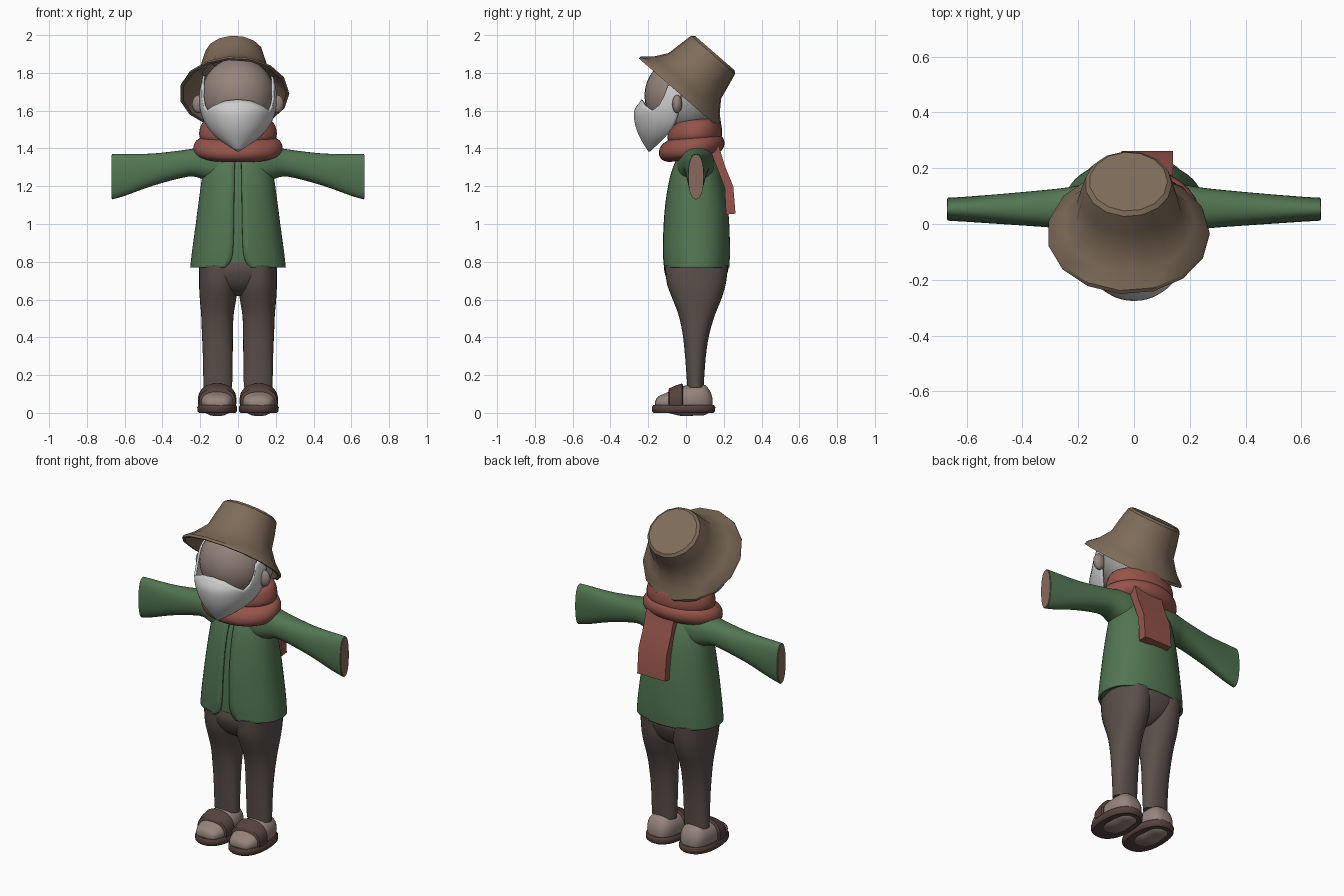
import bpy, bmesh, math

if "Cube" in bpy.data.objects:
    bpy.data.objects.remove(bpy.data.objects["Cube"])

COLORS = {
    "hat": (.21, .15, .10, 1), "coat": (.085, .18, .085, 1), "scarf": (.30, .09, .07, 1),
    "trousers": (.105, .08, .068, 1), "skin": (.30, .23, .20, 1), "beard": (.75, .75, .74, 1),
    "hair": (.35, .35, .34, 1), "sandal": (.09, .055, .047, 1), "lining": (.25, .14, .11, 1)}
MATS = {}
for key, col in COLORS.items():
    MATS[key] = bpy.data.materials.new(key)
    MATS[key].diffuse_color = col


def make(name, verts, faces, mat, angle=40):
    me = bpy.data.meshes.new(name)
    me.from_pydata(verts, [], faces)
    bm = bmesh.new()
    bm.from_mesh(me)
    bmesh.ops.recalc_face_normals(bm, faces=bm.faces)
    bm.to_mesh(me)
    bm.free()
    for p in me.polygons:
        p.use_smooth = True
    me.set_sharp_from_angle(angle=math.radians(angle))
    me.materials.append(MATS[mat])
    ob = bpy.data.objects.new(name, me)
    bpy.context.collection.objects.link(ob)
    return ob


def spline(rings, steps):
    """Catmull-Rom interpolation of ring parameters."""
    out = []
    for i in range(len(rings) - 1):
        p = [rings[max(i - 1, 0)], rings[i], rings[i + 1], rings[min(i + 2, len(rings) - 1)]]
        for k in range(steps):
            t = k / steps
            out.append([.5 * (2 * b + (c - a) * t + (2 * a - 5 * b + 4 * c - d) * t * t
                              + (3 * b - a - 3 * c + d) * t ** 3) for a, b, c, d in zip(*p)])
    return out + [list(rings[-1])]


def loft(name, rings, mat, axis="z", n=32, power=2.0, steps=3, side=1, tilt=0, angle=40):
    """Rings are (pos, centre1, centre2, radius1, radius2[, front gap])."""
    rings = spline(rings, steps) if steps > 1 else rings
    is_open = len(rings[0]) > 5
    verts, faces = [], []
    for r in rings:
        gap = r[5] if is_open else 0
        for k in range(n):
            if is_open:
                a = -math.pi / 2 + gap + (2 * math.pi - 2 * gap) * k / (n - 1)
            else:
                a = 2 * math.pi * k / n
            c, s = math.cos(a), math.sin(a)
            u = r[1] + r[3] * math.copysign(abs(c) ** (2 / power), c)
            v = r[2] + r[4] * math.copysign(abs(s) ** (2 / power), s)
            x, y, z = {"z": (u, v, r[0] + tilt * (v - r[2])), "x": (r[0], u, v), "y": (u, r[0], v)}[axis]
            verts.append((x * side, y, z))
    for i in range(len(rings) - 1):
        for k in range(n - 1 if is_open else n):
            k2 = (k + 1) % n
            faces.append((i * n + k, i * n + k2, (i + 1) * n + k2, (i + 1) * n + k))
    if not is_open:
        faces += [tuple(range(n)), tuple(range(len(verts) - n, len(verts)))]
    return make(name, verts, faces, mat, angle)


def ball(name, loc, rad, mat):
    rings = [(loc[2] - rad[2] * math.cos(t), loc[0], loc[1], rad[0] * math.sin(t), rad[1] * math.sin(t))
             for t in [math.pi * (i + .1) / 16.2 for i in range(17)]]
    return loft(name, rings, mat, steps=1, angle=60)


def lerp_table(table, t):
    for a, b in zip(table, table[1:]):
        if t <= b[0]:
            f = max(0, (t - a[0]) / (b[0] - a[0]))
            return [p + (q - p) * f for p, q in zip(a, b)]
    return list(table[-1])


# Bucket hat, tilted backwards, hollow underneath
hat = loft("hat", [(.265, 0, 0, .135, .135), (.12, 0, 0, .17, .17), (.0, 0, 0, .275, .272),
                   (.0, 0, 0, .292, .287), (.015, 0, 0, .288, .284), (.06, 0, 0, .237, .232),
                   (.125, 0, 0, .188, .185), (.2, 0, 0, .174, .170), (.272, 0, 0, .156, .155),
                   (.285, 0, 0, .14, .14)], "hat", n=15, steps=1, angle=35)
hat.location = (-.02, -.035, 1.69)
hat.rotation_euler = (math.radians(-41), 0, 0)

# Head, hair and ears
ball("head", (0, -.03, 1.68), (.195, .19, .2), "skin")
ball("hair", (0, .01, 1.65), (.198, .16, .18), "hair")
for s in (-1, 1):
    ball("ear", (s * .207, -.047, 1.635), (.036, .026, .048), "skin")

# Beard: half bowl running from sideburns to a pointed tip
edge = [(0, 1.66), (20, 1.652), (40, 1.625), (56, 1.60), (64, 1.63), (71, 1.73), (95, 1.79)]
shape = spline([(1.385, .008, -.20, -.19), (1.45, .105, -.24, -.13), (1.52, .168, -.268, -.08),
                (1.60, .200, -.274, -.055), (1.66, .206, -.236, -.045), (1.70, .204, -.232, -.04),
                (1.80, .182, -.20, -.03)], 4)
verts, faces, cols, rows = [], [], 49, 16
for i in range(rows):
    for j in range(cols):
        deg = -95 + 190 * j / (cols - 1)
        top = lerp_table(edge, abs(deg))[1]
        z = 1.385 + (top - 1.385) * i / (rows - 1)
        _, w, front, cy = lerp_table(shape, z)
        a = math.radians(deg)
        verts.append((w * math.sin(a), cy + (front - cy) * math.cos(a), z))
for i in range(rows - 1):
    for j in range(cols - 1):
        k = i * cols + j
        faces.append((k, k + 1, k + cols + 1, k + cols))
beard = make("beard", verts, faces, "beard", 60)
beard.modifiers.new("thickness", "SOLIDIFY").thickness = .012

# Scarf: two wraps and a hanging end at the back
loft("scarf_lower_wrap", [(1.345, 0, .03, .18, .12), (1.365, 0, .03, .222, .158), (1.40, 0, .03, .236, .174),
                          (1.44, 0, .03, .222, .16), (1.465, 0, .03, .17, .12)], "scarf", tilt=.15)
loft("scarf_upper_wrap", [(1.43, 0, .045, .18, .13), (1.46, 0, .045, .203, .144), (1.50, 0, .048, .203, .142),
                          (1.54, 0, .05, .185, .13), (1.555, 0, .05, .15, .105)], "scarf", tilt=.03)
tail = [(.12, 1.40), (.175, 1.41), (.205, 1.31), (.25, 1.20), (.262, 1.055), (.212, 1.05), (.205, 1.19), (.16, 1.31)]
m = len(tail)
make("scarf_end", [(x, y, z) for x in (-.045, .14) for y, z in tail],
     [tuple(range(m)), tuple(range(m, 2 * m))] + [(i, (i + 1) % m, m + (i + 1) % m, m + i) for i in range(m)],
     "scarf", 20)

# Coat: open-fronted shell over an inner layer
body = [(.77, .253, .175), (.80, .250, .176), (.86, .243, .178), (1.0, .224, .174), (1.13, .207, .162),
        (1.25, .190, .140), (1.33, .172, .112), (1.40, .13, .075)]
gaps = [.24, .14, .09, .08, .08, .08, .08, .09]
coat = loft("coat", [(z, 0, .055, rx, ry, g) for (z, rx, ry), g in zip(body, gaps)], "coat", n=49, power=2.2)
coat.modifiers.new("thickness", "SOLIDIFY").thickness = -.012
coat.modifiers["thickness"].offset = 1
loft("coat_inner", [(z + (.015 if z < .78 else 0), 0, .055, rx - .014, ry - .014) for z, rx, ry in body],
     "coat", power=2.2)

# Trousers seat
loft("trouser_seat", [(.62, 0, .058, .04, .07), (.66, 0, .055, .14, .125), (.71, 0, .053, .196, .155),
                      (.76, 0, .054, .207, .17), (.80, 0, .055, .207, .165)], "trousers", power=2.2)

for s in (-1, 1):
    # Sleeves flaring to tall, flat cuffs
    loft("sleeve", [(.06, .05, 1.315, .10, .105), (.14, .052, 1.32, .095, .098), (.20, .055, 1.325, .083, .083),
                    (.27, .056, 1.322, .071, .072), (.45, .054, 1.288, .056, .085), (.60, .053, 1.26, .045, .111),
                    (.668, .053, 1.25, .041, .12)], "coat", axis="x", power=2.3, side=s)
    loft("cuff_opening", [(.66, .053, 1.25, .037, .115), (.671, .053, 1.25, .037, .115)], "lining",
         axis="x", power=2.3, side=s, steps=1)
    # Trouser legs, thin front to back at the ankle
    loft("trouser_leg", [(.135, .107, .05, .076, .043), (.3, .107, .05, .079, .055), (.42, .109, .053, .082, .071),
                         (.52, .109, .057, .086, .097), (.60, .106, .058, .096, .128), (.68, .103, .055, .103, .155),
                         (.78, .103, .055, .103, .168)], "trousers", power=2.2, side=s)
    # Feet and sandals
    loft("foot", [(-.163, .11, .045, .03, .016), (-.15, .11, .052, .062, .033), (-.10, .11, .055, .084, .053),
                  (-.02, .11, .062, .09, .079), (.05, .11, .068, .087, .082), (.10, .11, .068, .075, .08),
                  (.13, .11, .06, .052, .05), (.14, .11, .052, .025, .025)], "skin", axis="y", power=2.3,
         side=s, angle=60)
    loft("sandal_sole", [(0, .11, -.013, .096, .158), (.01, .11, -.013, .105, .167), (.03, .11, -.013, .106, .168),
                         (.042, .11, -.013, .098, .16)], "sandal", power=2.3, steps=1, side=s)
    loft("sandal_strap", [(-.093, .11, .06, .086, .06), (-.088, .11, .06, .096, .07), (-.055, .11, .063, .102, .082),
                          (-.022, .11, .066, .102, .09), (-.015, .11, .066, .094, .08)],
         "sandal", axis="y", power=2.3, side=s, steps=1)
    for ob in bpy.context.collection.objects:
        # Keep sandal straps above the sole underside
        if ob.name.startswith("sandal_strap"):
            for v in ob.data.vertices:
                v.co.z = max(v.co.z, .02)

for m in bpy.data.materials:
    if m.users and not m.is_grease_pencil:
        m.use_nodes = True
        m.node_tree.nodes["Principled BSDF"].inputs["Base Color"].default_value = m.diffuse_color
